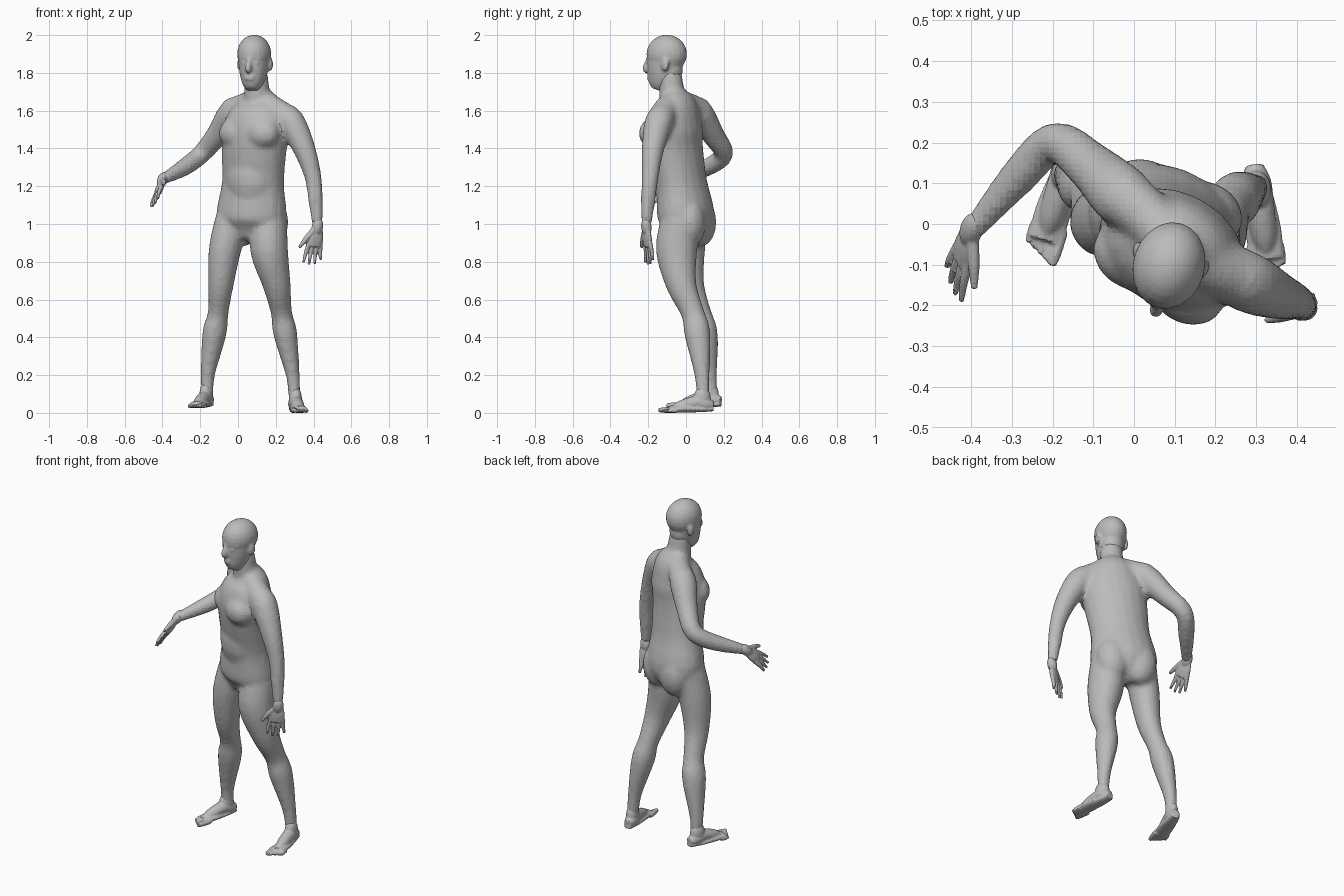
import bpy, bmesh
from math import cos, sin, tau, radians
from mathutils import Matrix, Vector

cube = bpy.data.objects.get("Cube")
if cube:
    bpy.data.objects.remove(cube, do_unlink=True)

clay = bpy.data.materials.new("clay grey")
clay.use_nodes = True
clay.diffuse_color = (.5, .5, .5, 1)
clay.node_tree.nodes["Principled BSDF"].inputs["Base Color"].default_value = clay.diffuse_color

SIDES = 20
STEPS = 4
IDENTITY = Matrix.Identity(4)
UP = Vector((0, 0, 1))


def refine(points):
    """Smooth curve through control points of (x, y, z, radius)."""
    points = [Vector(p) for p in points]
    padded = [points[0]] + points + [points[-1]]
    smooth = []
    for a, b, c, d in zip(padded, padded[1:], padded[2:], padded[3:]):
        for step in range(STEPS):
            t = step / STEPS
            bend = (2 * a - 5 * b + 4 * c - d) + t * (3 * (b - c) + d - a)
            smooth.append(b + t / 2 * ((c - a) + t * bend))
    return smooth + [points[-1]]


def tube(bm, points, deep=1, yaw=(0, 0), matrix=IDENTITY):
    """Limb of elliptical sections; yaw twists from the first end to the last."""
    rings = refine(points)
    centres = [ring.to_3d() for ring in rings]
    last = len(rings) - 1
    loops = []
    for i, ring in enumerate(rings):
        tangent = (centres[min(i + 1, last)] - centres[max(i - 1, 0)]).normalized()
        turn = radians(yaw[0] + (yaw[1] - yaw[0]) * i / last)
        across = Vector((cos(turn), sin(turn), 0))
        across = (across - tangent * across.dot(tangent)).normalized()
        inward = tangent.cross(across) * deep
        loop = []
        for k in range(SIDES):
            angle = tau * k / SIDES
            offset = across * cos(angle) + inward * sin(angle)
            loop.append(bm.verts.new(matrix @ (centres[i] + offset * ring.w)))
        loops.append(loop)
    for low, high in zip(loops, loops[1:]):
        for k in range(SIDES):
            n = (k + 1) % SIDES
            bm.faces.new((low[k], low[n], high[n], high[k]))
    bm.faces.new(loops[0][::-1])
    bm.faces.new(loops[-1])


def blob(bm, place, radii, matrix=IDENTITY):
    """Ellipsoid used for a muscle mass or a facial feature."""
    shape = Matrix.Translation(place) @ Matrix.Diagonal((*radii, 1))
    bmesh.ops.create_uvsphere(bm, u_segments=SIDES, v_segments=12, radius=1, matrix=matrix @ shape)


def turned(place, angle):
    """Upright local space at a place, turned about the vertical."""
    return Matrix.Translation(place) @ Matrix.Rotation(radians(angle), 4, 'Z')


def frame(origin, forward, broad, up=None):
    """Local space whose z runs forward, x across and y through the part."""
    z = Vector(forward).normalized()
    x = Vector(broad)
    x = (x - z * x.dot(z)).normalized()
    y = up or z.cross(x)
    matrix = Matrix((x, y, z)).transposed().to_4x4()
    matrix.translation = origin
    return matrix


def finish(bm, name, voxel, rounds):
    """Fuse the overlapping masses into one faceted skin."""
    bmesh.ops.recalc_face_normals(bm, faces=bm.faces[:])
    mesh = bpy.data.meshes.new(name)
    bm.to_mesh(mesh)
    bm.free()
    mesh.materials.append(clay)
    obj = bpy.data.objects.new(name, mesh)
    bpy.context.collection.objects.link(obj)
    fuse = obj.modifiers.new("fuse", 'REMESH')
    fuse.mode = 'VOXEL'
    fuse.voxel_size = voxel
    soften = obj.modifiers.new("soften", 'SMOOTH')
    soften.factor = .5
    soften.iterations = rounds


# Torso twisting from hips to shoulders, then neck and sloping shoulder line
body = bmesh.new()
tube(body, [(.06, -.02, .91, .08), (.07, 0, 1.02, .188), (.08, -.025, 1.22, .17),
            (.085, -.055, 1.4, .18), (.1, -.065, 1.52, .185),
            (.11, -.055, 1.63, .14), (.1, -.07, 1.7, .07)], deep=.76, yaw=(-18, -34))
tube(body, [(.105, -.06, 1.6, .08), (.1, -.075, 1.7, .068), (.095, -.085, 1.8, .062)], yaw=(-20, -20))
tube(body, [(-.03, .07, 1.595, .075), (.03, .02, 1.625, .065), (.1, -.05, 1.645, .07),
            (.18, -.1, 1.615, .067), (.265, -.135, 1.55, .075)], yaw=(58, 58))

# Paired chest and buttock masses, then the belly
chest = turned((.09, -.075, 1.48), -32)
hips = turned((.08, 0, 1.01), -20)
for side in (-1, 1):
    blob(body, (side * .08, -.055, 0), (.1, .08, .085), chest)
    blob(body, (side * .08, .055, 0), (.095, .08, .13), hips)
blob(body, (0, -.025, 0), (.145, .12, .19), turned((.08, -.03, 1.25), -25))

# Left arm hanging, right arm bent and reaching forward
tube(body, [(.23, -.115, 1.59, .06), (.28, -.143, 1.54, .075), (.35, -.175, 1.4, .06),
            (.397, -.19, 1.25, .045), (.41, -.2, 1.13, .039), (.42, -.21, 1, .028)])
tube(body, [(.02, .03, 1.6, .06), (-.03, .07, 1.585, .076), (-.11, .145, 1.47, .06),
            (-.195, .2, 1.37, .051), (-.285, .115, 1.3, .046), (-.4, -.02, 1.235, .028)], yaw=(-50, -50))

# Legs
tube(body, [(.165, -.03, 1.02, .095), (.165, -.05, .86, .1), (.205, -.025, .68, .074),
            (.23, .035, .53, .056), (.25, .06, .42, .063), (.29, .085, .2, .037),
            (.3, .09, .06, .031)], deep=1.1, yaw=(-10, -10))
tube(body, [(-.03, .02, 1.02, .09), (-.07, .01, .86, .084), (-.09, .025, .68, .066),
            (-.105, .075, .53, .054), (-.125, .1, .42, .063), (-.16, .125, .2, .037),
            (-.16, .13, .08, .031)], deep=1.1, yaw=(-25, -25))
finish(body, "body", .014, 5)

# Head: cranium, nape, jaw, nose, brow, lips, eyes and ears
head = bmesh.new()
pose = turned((.085, -.105, 0), -16)
blob(head, (0, .003, 1.9), (.089, .109, .102), pose)
blob(head, (0, .02, 1.82), (.066, .07, .08), pose)
tube(head, [(0, -.045, 1.71, .03), (0, -.035, 1.74, .053), (0, -.015, 1.8, .073),
            (0, 0, 1.9, .085)], deep=1.2, matrix=pose)
tube(head, [(0, -.095, 1.88, .009), (0, -.11, 1.825, .017), (0, -.1, 1.81, .013)], deep=1.2, matrix=pose)
tube(head, [(-.06, -.068, 1.875, .009), (0, -.098, 1.88, .01), (.06, -.068, 1.875, .009)],
     yaw=(90, 90), matrix=pose)
for lip in (1.768, 1.782):
    blob(head, (0, -.09, lip), (.028, .015, .007), pose)
for side in (-1, 1):
    blob(head, (side * .034, -.082, 1.853), (.016, .013, .01), pose)
    blob(head, (side * .086, .02, 1.845), (.011, .022, .036), pose)
finish(head, "head", .008, 4)


def build_hand(name, matrix):
    """Palm with four spread fingers and a thumb on the +x edge."""
    bm = bmesh.new()
    blob(bm, (0, 0, 0), (.031, .027, .05), matrix)
    tube(bm, [(0, 0, 0, .03), (0, 0, .06, .044), (0, 0, .105, .04)], deep=.43, matrix=matrix)
    for finger in range(4):
        base = .033 - .022 * finger
        reach = .205 - .008 * (finger - 1) ** 2
        tube(bm, [(base, 0, .08, .012), (base * 1.25, .004, .14, .0105),
                  (base * 1.5, 0, reach, .007)], matrix=matrix)
    tube(bm, [(.018, 0, .02, .016), (.055, 0, .07, .014), (.085, 0, .12, .008)], matrix=matrix)
    finish(bm, name, .005, 1)


build_hand("hand_left", frame((.42, -.21, .985), (-.03, .015, -.2), (-.9, -.4, 0)))
build_hand("hand_right", frame((-.4, -.015, 1.235), (-.22, -.7, -.65), (.42, -.62, .65)))


def build_foot(name, heel, forward, side):
    """Flat sole, ankle, arched instep and five toes, big toe on the inner edge."""
    bm = bmesh.new()
    matrix = frame(heel, forward, UP.cross(Vector(forward)) * side, UP)
    tube(bm, [(0, .02, 0, .025), (0, .02, .07, .036), (0, .022, .16, .045),
              (0, .018, .235, .042)], deep=.45, matrix=matrix)
    tube(bm, [(0, .04, 0, .022), (0, .045, .04, .036), (0, .055, .09, .036),
              (0, .035, .17, .032), (0, .02, .22, .018)], matrix=matrix)
    blob(bm, (0, .075, .06), (.035, .065, .046), matrix)
    for toe in range(5):
        across = .018 * (toe - 2)
        size = .0105 if toe else .015
        tube(bm, [(across, size, .2, size), (across, size, .26 - .007 * toe, size),
                  (across, size, .29 - .009 * toe, size * .7)], matrix=matrix)
    finish(bm, name, .006, 2)


build_foot("foot_left", (.295, .145, 0), (.04, -.285, 0), 1)
build_foot("foot_right", (-.15, .185, .025), (-.085, -.27, 0), -1)
